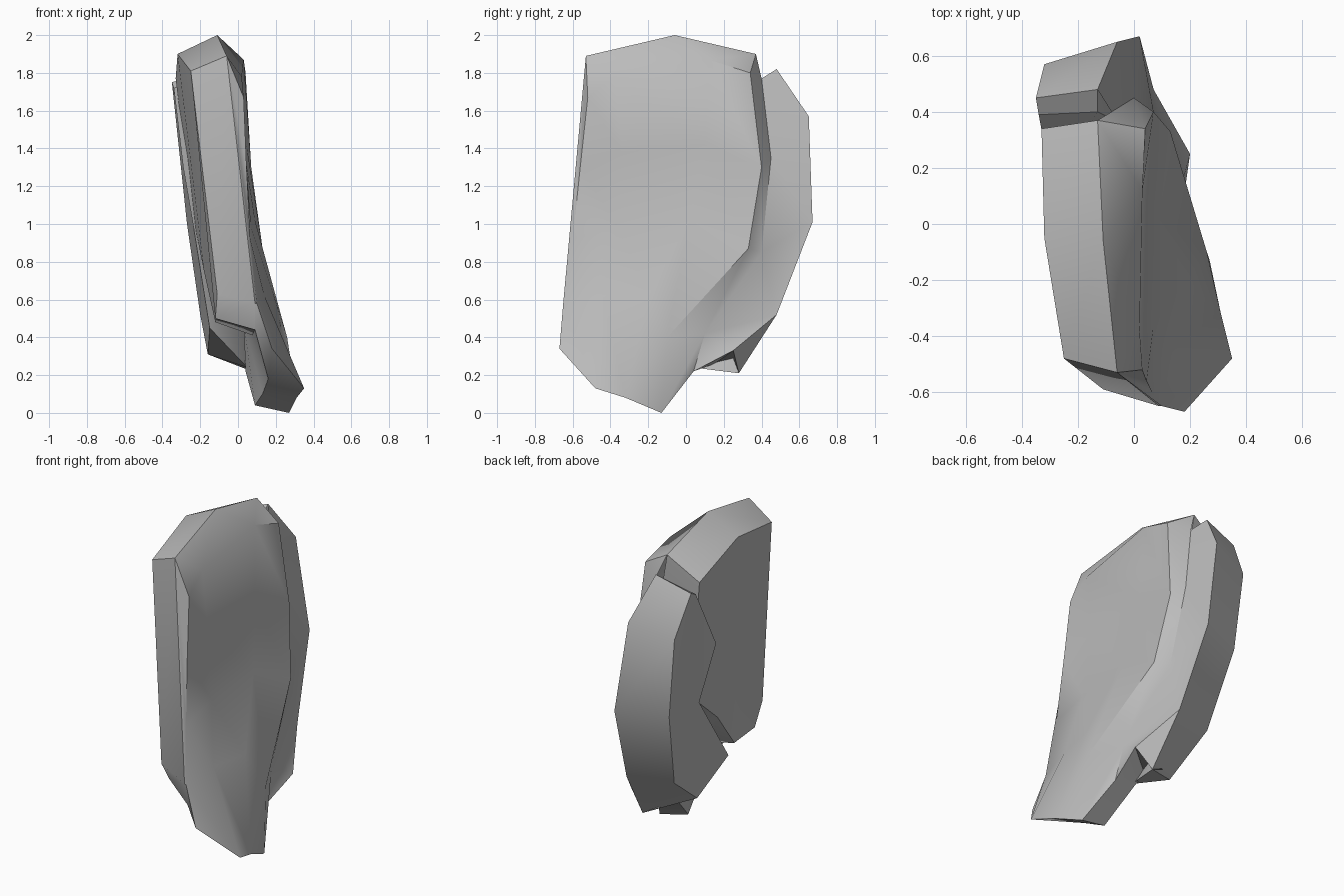
import bpy, bmesh, math

stone = bpy.data.materials.new("grey stone")
stone.diffuse_color = (0.5, 0.5, 0.5, 1)


def make(name, verts, faces, face_right=False):
    """Mesh object with outward normals; open skins are turned to face +x."""
    bm = bmesh.new()
    vs = [bm.verts.new(v) for v in verts]
    for f in faces:
        bm.faces.new([vs[i] for i in f])
    bmesh.ops.triangulate(bm, faces=[f for f in bm.faces if len(f.verts) > 4])
    bmesh.ops.recalc_face_normals(bm, faces=bm.faces)
    if face_right and sum(f.normal.x * f.calc_area() for f in bm.faces) < 0:
        bmesh.ops.reverse_faces(bm, faces=bm.faces)
    me = bpy.data.meshes.new(name)
    bm.to_mesh(me)
    bm.free()
    me.materials.append(stone)
    ob = bpy.data.objects.new(name, me)
    bpy.context.collection.objects.link(ob)
    bpy.ops.object.select_all(action='DESELECT')
    ob.select_set(True)
    bpy.context.view_layer.objects.active = ob
    bpy.ops.object.shade_smooth_by_angle(angle=math.radians(38))
    return ob


def slab(name, left, right):
    """Chipped slab between a left and a right outline."""
    n = len(left)
    faces = [tuple(range(n)), tuple(range(n, 2 * n))]
    faces += [(i, (i + 1) % n, n + (i + 1) % n, n + i) for i in range(n)]
    return make(name, left + right, faces)


# Main slab
slab("front_slab",
     [(-.25, -.48, 1.81), (-.32, -.05, 1.90), (-.33, .34, 1.77), (-.26, .30, 1.2),
      (-.22, .20, .95), (-.18, -.05, .75), (-.12, -.30, .48), (-.12, -.50, .50),
      (-.11, -.59, .63)],
     [(-.06, -.53, 1.89), (-.11, -.06, 2.0), (-.13, .37, 1.90), (-.03, .37, 1.3),
      (.03, .28, .90), (.05, 0, .48), (.08, -.35, .41), (.09, -.62, .44),
      (.09, -.65, .58)])

# Rear slab, overlapping the main one on the left
slab("rear_slab",
     [(-.35, .45, 1.75), (-.32, .57, 1.5), (-.27, .55, 1.0), (-.20, .40, .52),
      (-.16, .12, .31), (-.15, -.20, .45), (-.23, .20, .95), (-.29, .12, 1.3),
      (-.34, .39, 1.72)],
     [(-.13, .48, 1.82), (-.06, .65, 1.57), (.02, .67, 1.01), (.07, .48, .52),
      (.10, .28, .21), (.05, .04, .24), (.03, .28, .85), (-.05, .36, 1.3),
      (-.13, .40, 1.76)])

# Worn right face: rows run downwards, columns from front edge to rear rim
# (front edge, two dish columns, ridge, valley, rear rim)
rows = [
    [(.03, -.52, 1.67), (.02, -.38, 1.78), (.03, .12, 1.87), (.04, .34, 1.80),
     (-.08, .40, 1.77), (-.13, .48, 1.82)],
    [(.045, -.56, 1.30), (.035, -.34, 1.38), (.045, .10, 1.42), (.07, .40, 1.30),
     (0, .45, 1.35), (-.06, .65, 1.57)],
    [(.065, -.60, .92), (.07, -.36, .98), (.09, .02, 1.02), (.13, .33, .87),
     (.07, .40, .85), (.02, .67, 1.01)],
    [(.10, -.65, .58), (.14, -.44, .62), (.19, -.20, .62), (.26, -.10, .40),
     (.16, .10, .42), (.07, .48, .52)],
    [(.18, -.67, .34), (.35, -.48, .13), (.31, -.32, .08), (.27, -.13, 0)],
]
verts = [v for r in rows for v in r]
faces = [(6 * r + c, 6 * r + c + 1, 6 * r + c + 7, 6 * r + c + 6)
         for r in range(3) for c in range(5)]
# foot of the dish, narrowing to the tip
faces += [(18, 19, 25, 24), (19, 20, 26, 25), (20, 21, 26), (21, 22, 27, 26)]
# notch between the tip and the rear rim
verts += [(.17, .04, .22), (.20, .25, .33), (.10, .28, .21)]
faces += [(22, 28, 27), (22, 29, 28), (22, 23, 29), (29, 23, 30)]
# step up to the top edge of the main slab
verts += [(-.06, -.53, 1.89), (-.11, -.06, 2.0), (-.13, .37, 1.90)]
faces += [(0, 1, 31), (1, 2, 32, 31), (2, 3, 33, 32), (3, 4, 33)]
# front edge down the main slab
verts += [(.09, -.65, .58)]
faces += [(31, 34, 18, 12), (31, 12, 6, 0)]
# thickness of the foot and its left side
verts += [(.09, -.62, .44), (.16, -.43, .18), (.13, -.28, .10), (.09, -.15, .04),
          (.04, .04, .22), (.05, .15, .26), (0, .25, .26), (.03, -.1, .48)]
faces += [(18, 24, 35, 34), (24, 25, 36, 35), (25, 26, 37, 36), (26, 27, 38, 37),
          (27, 28, 39, 38), (28, 29, 40, 39), (29, 30, 41, 40),
          (35, 36, 42), (36, 37, 42), (37, 38, 42), (38, 39, 42)]
make("worn_face", verts, faces, face_right=True)
